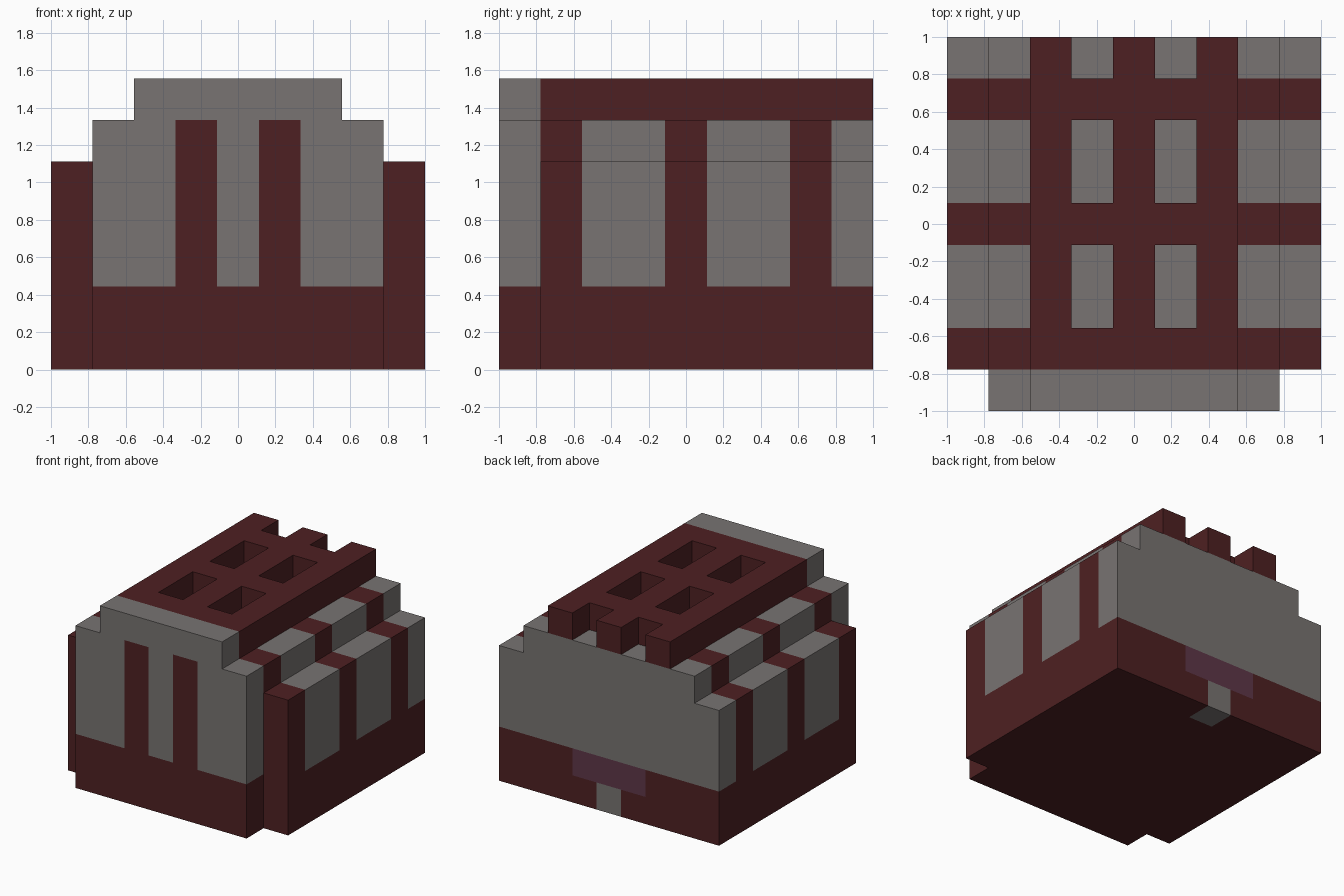
import bpy
import bmesh

if "Cube" in bpy.data.objects:
    bpy.data.objects.remove(bpy.data.objects["Cube"], do_unlink=True)

U = 2 / 9  # one block of the nine-block-wide model


def material(name, rgb):
    mat = bpy.data.materials.new(name)
    mat.use_nodes = True
    mat.diffuse_color = (*rgb, 1)
    mat.node_tree.nodes["Principled BSDF"].inputs["Base Color"].default_value = (*rgb, 1)
    return mat


RED = material("dark_red", (0.076, 0.0144, 0.016))
GREY = material("warm_grey", (0.188, 0.174, 0.168))
PLUM = material("plum", (0.112, 0.037, 0.066))


def finish(name, bm, mat):
    bmesh.ops.recalc_face_normals(bm, faces=bm.faces)
    bmesh.ops.scale(bm, vec=(U, U, U), verts=bm.verts)
    mesh = bpy.data.meshes.new(name)
    bm.to_mesh(mesh)
    bm.free()
    mesh.materials.append(mat)
    obj = bpy.data.objects.new(name, mesh)
    bpy.context.collection.objects.link(obj)
    return obj


def prism(name, outline, axis, start, end, mat):
    """Extrude an outline, in blocks, along y (outline is x, z) or z (outline is x, y)."""
    bm = bmesh.new()
    place = (lambda a, b, t: (a, t, b)) if axis == "y" else (lambda a, b, t: (a, b, t))
    face = bm.faces.new([bm.verts.new(place(a, b, start)) for a, b in outline])
    moved = bmesh.ops.extrude_face_region(bm, geom=[face], use_keep_orig=True)["geom"]
    shift = place(0, 0, end - start)
    bmesh.ops.translate(bm, vec=shift, verts=[v for v in moved if isinstance(v, bmesh.types.BMVert)])
    return finish(name, bm, mat)


def mirrored(half):
    """Complete a right-hand half outline across x = 0."""
    return half + [(-x, b) for x, b in reversed(half)]


def rect(x0, x1, b0, b1):
    return [(x0, b0), (x1, b0), (x1, b1), (x0, b1)]


# Base: two courses with a pocket at the back for the doorway
def base_course(name, pocket, z0):
    half = [(3.5, -4.5), (3.5, -3.5), (4.5, -3.5), (4.5, 4.5), (pocket, 4.5), (pocket, 3.5)]
    prism(name, mirrored(half), "z", z0, z0 + 1, RED)


base_course("lower_base", 0.5, 0)
base_course("upper_base", 1.5, 1)
prism("door", rect(-0.5, 0.5, 3.5, 4.5), "z", 0, 1, GREY)
prism("door_canopy", rect(-1.5, 1.5, 3.5, 4.5), "z", 1, 2, PLUM)

# Stepped hall: red ribs alternating with grey wall sections
steps = mirrored([(4.5, 2), (4.5, 5), (3.5, 5), (3.5, 6)])
for place, y in (("front", -3.5), ("middle", -0.5), ("rear", 2.5)):
    prism(place + "_rib", steps, "y", y, y + 1, RED)
    prism(place + "_wall", steps, "y", y + 1, min(y + 3, 4.5), GREY)

# Facade: one stepped plate with two slots filled by red strips
facade = mirrored([(0.5, 2), (0.5, 6), (1.5, 6), (1.5, 2), (3.5, 2), (3.5, 6), (2.5, 6), (2.5, 7)])
prism("facade", facade, "y", -4.5, -3.5, GREY)
for side, x in (("right", -1.5), ("left", 0.5)):
    prism(side + "_facade_strip", rect(x, x + 1, 2, 6), "y", -4.5, -3.5, RED)

# Roof lattice: three long rails crossed by three beams, open in between
bm = bmesh.new()
for column in range(5):
    for row in range(8):
        if column % 2 == 0 or row % 3 == 0:
            corners = rect(column - 2.5, column - 1.5, row - 3.5, row - 2.5)
            bm.faces.new([bm.verts.new((x, y, 6)) for x, y in corners])
bmesh.ops.remove_doubles(bm, verts=bm.verts, dist=0.001)
top = bmesh.ops.extrude_face_region(bm, geom=bm.faces[:], use_keep_orig=True)["geom"]
bmesh.ops.translate(bm, vec=(0, 0, 1), verts=[v for v in top if isinstance(v, bmesh.types.BMVert)])
bmesh.ops.recalc_face_normals(bm, faces=bm.faces)
bmesh.ops.dissolve_limit(bm, angle_limit=0.01, verts=bm.verts, edges=bm.edges)
finish("roof_lattice", bm, RED)
